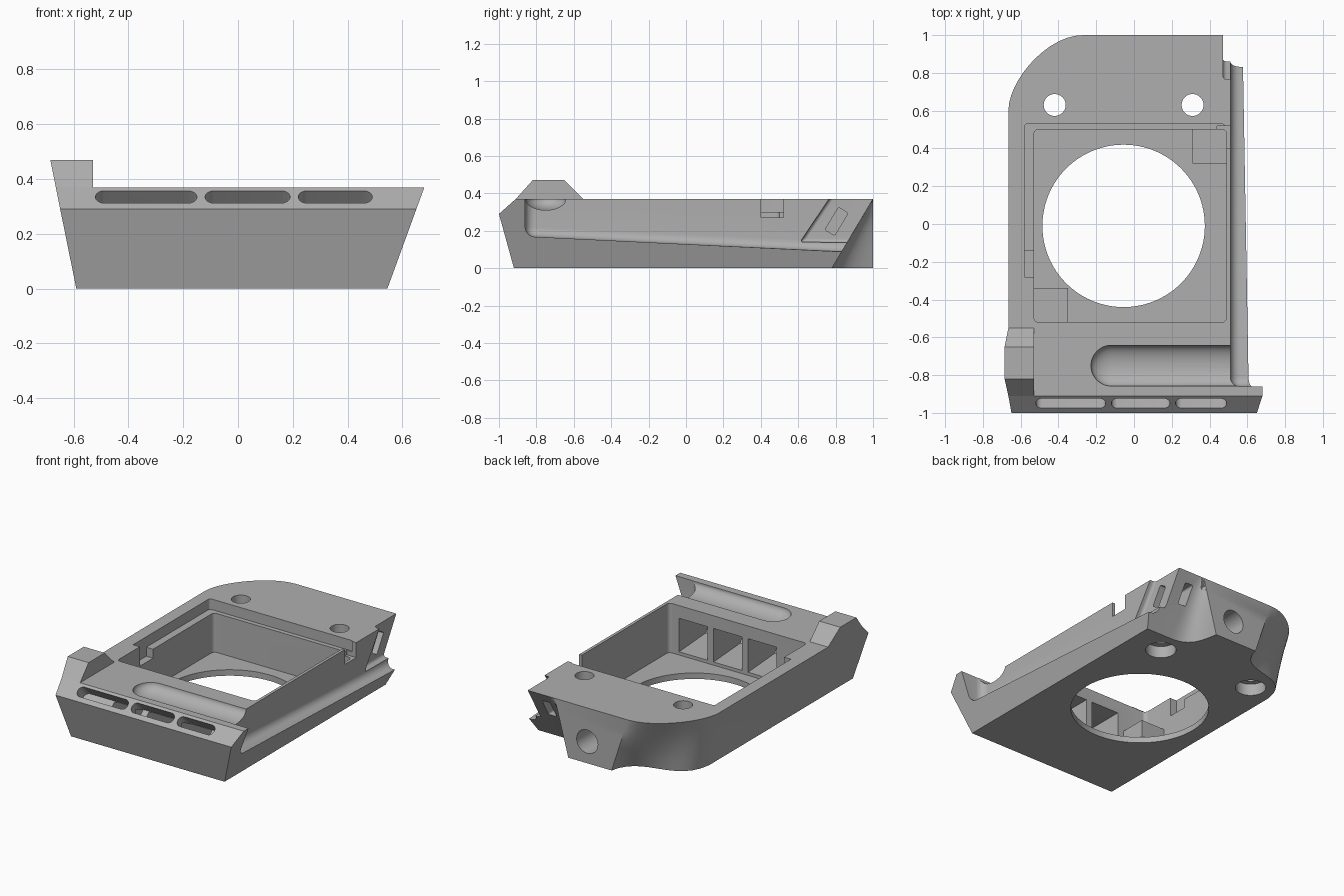
import bpy, bmesh, math
from mathutils import Vector, Matrix
from mathutils.geometry import interpolate_bezier

if "Cube" in bpy.data.objects:
    bpy.data.objects.remove(bpy.data.objects["Cube"])

grey = bpy.data.materials.new("light_grey")
grey.use_nodes = True
colour = (0.43, 0.43, 0.43, 1)
grey.diffuse_color = colour
grey.node_tree.nodes["Principled BSDF"].inputs["Base Color"].default_value = colour


def to_object(name, bm):
    bmesh.ops.recalc_face_normals(bm, faces=bm.faces)
    mesh = bpy.data.meshes.new(name)
    bm.to_mesh(mesh)
    bm.free()
    mesh.materials.append(grey)
    obj = bpy.data.objects.new(name, mesh)
    bpy.context.collection.objects.link(obj)
    return obj


def bridge(bm, rings):
    """Skin a list of equal vertex rings and cap both ends."""
    n = len(rings[0])
    for low, high in zip(rings, rings[1:]):
        for i in range(n):
            j = (i + 1) % n
            bm.faces.new((low[i], low[j], high[j], high[i]))
    bm.faces.new(rings[0])
    bm.faces.new(rings[-1])


def prism(name, axis, points, start, end, bevel=0, along_only=False):
    """Extrude a flat profile along an axis, with optional rounded edges."""
    place = {"x": lambda p, d: (d, p[0], p[1]),
             "y": lambda p, d: (p[0], d, p[1]),
             "z": lambda p, d: (p[0], p[1], d)}[axis]
    bm = bmesh.new()
    bridge(bm, [[bm.verts.new(place(p, d)) for p in points] for d in (start, end)])
    bmesh.ops.recalc_face_normals(bm, faces=bm.faces)
    if bevel:
        k = "xyz".index(axis)
        edges = [e for e in bm.edges if not along_only
                 or abs(e.verts[0].co[k] - e.verts[1].co[k]) > 1e-4]
        bmesh.ops.bevel(bm, geom=edges, offset=bevel, segments=6,
                        profile=0.5, affect="EDGES")
    return to_object(name, bm)


def rect(a0, a1, b0, b1):
    return [(a0, b0), (a1, b0), (a1, b1), (a0, b1)]


def circle(cx, cy, r, n=48):
    return [(cx + r * math.cos(math.tau * i / n), cy + r * math.sin(math.tau * i / n))
            for i in range(n)]


def curve(*points, n=14):
    return [Vector(p) for p in interpolate_bezier(*[Vector((*p, 0)) for p in points], n)]


# Body: outline lofted from the base to the deck, with a scooped back
DECK, NOSE = 0.37, 0.29
base = ([Vector((0.545, -0.92, 0)), Vector((0.545, 0.78, 0))]
        + curve((0.36, 0.78), (0.22, 0.78), (0.19, 0.86), (0.17, 1))
        + curve((-0.15, 1), (-0.2, 0.72), (-0.55, 0.92), (-0.59, 0.6))
        + [Vector((-0.59, -0.92, 0))])
deck = ([Vector((0.68, -0.91, 0)), Vector((0.68, 1, 0))]
        + curve((0.33, 1), (0.31, 1), (0.29, 1), (0.27, 1))
        + curve((-0.27, 1), (-0.46, 1), (-0.665, 0.76), (-0.665, 0.6))
        + [Vector((-0.665, -0.91, 0))])
bm = bmesh.new()
rings = []
for z in (0, 0.07, 0.14, 0.22, NOSE, DECK):
    front = -0.92 - 0.08 * z / NOSE if z <= NOSE else -1 + 0.09 * (z - NOSE) / 0.08
    ring = []
    for low, high in zip(base, deck):
        p = low.lerp(high, z / DECK)
        ring.append(bm.verts.new((p.x, front if p.y < 0 else p.y, z)))
    rings.append(ring)
bridge(bm, rings)
bmesh.ops.triangulate(bm, faces=[f for f in bm.faces if len(f.verts) == 4])
body = to_object("body", bm)

cutters = []


def cut(*args, **kw):
    cutters.append(prism(*args, **kw))


# Central bay with its round floor opening, rim ledge and wall notches
cut("bay", "z", rect(-0.53, 0.49, -0.52, 0.5), 0.04, 0.6, 0.025, True)
cut("floor_opening", "z", circle(-0.055, -0.01, 0.43, 96), -0.1, 0.1)
cut("rim_ledge", "z", [(-0.58, -0.28), (-0.5, -0.28), (-0.5, 0.45), (0.48, 0.45),
                       (0.48, 0.53), (-0.58, 0.53)], 0.3, 0.6, 0.015, True)
cut("left_notch", "z", rect(-0.58, -0.5, -0.28, -0.14), 0.24, 0.6)
cut("right_notch", "x", rect(0.4, 0.52, 0.27, 0.6), 0.44, 0.56)

# Screw holes with counterbores, and the back port
for x in (-0.42, 0.31):
    cut("screw_hole", "z", circle(x, 0.63, 0.058), -0.1, 0.6)
    cut("counterbore", "z", circle(x, 0.63, 0.095), -0.1, 0.08)
cut("back_port", "y", circle(0.03, 0.145, 0.078), 0.7, 1.2)

# Side channel with filleted floor, and the deeper pocket at its back end
cut("side_channel", "x", [(-0.86, 0.17), (-0.86, 0.7), (1.2, 0.7), (1.2, 0.07)],
    0.51, 1.0, 0.05)
cut("corner_pocket", "x", [(0.61, 0.14), (0.92, 0.6), (1.3, 0.6), (1.3, 0.13)],
    0.47, 1.0, 0.02)

# Strap slot: tilted side opening meeting one in the sloped back
slot = prism("strap_slot", "x", rect(-0.03, 0.03, -0.07, 0.07), 0.33, 0.6, 0.01, True)
slot.data.transform(Matrix.Translation((0, 0.805, 0.25))
                    @ Matrix.Rotation(math.radians(-31), 4, "X"))
cutters.append(slot)
cut("back_slot", "y", rect(0.33, 0.39, 0.19, 0.31), 0.79, 1.2, 0.01, True)

# Front vents: rounded slots in the chamfer leading to ducts into the bay
chamfer = Matrix.Rotation(math.atan2(0.09, 0.08), 4, "X")
vents = [(-0.52, -0.15, -0.2), (-0.12, 0.19, 0.055), (0.22, 0.49, 0.31)]
for left, right, middle in vents:
    vent = prism("vent_slot", "z", rect(left, right, -0.034, 0.034), -0.09, 0.08, 0.033, True)
    vent.data.transform(Matrix.Translation((0, -0.95, 0.335))
                        @ Matrix.Rotation(math.atan2(0.08, 0.09), 4, "X"))
    cutters.append(vent)
    cut("duct", "x", [(-0.5, 0.06), (-0.5, 0.285), (-0.86, 0.285), (-0.91, 0.3),
                      (-0.92, 0.25), (-0.8, 0.08)], middle - 0.105, middle + 0.105)

# Deck trough: a sphere stretched into a shallow capsule
bm = bmesh.new()
bmesh.ops.create_uvsphere(bm, u_segments=48, v_segments=24, radius=1)
for v in bm.verts:
    v.co = (v.co.x * 0.108 - 0.12 + (0.85 if v.co.x > 1e-4 else 0),
            v.co.y * 0.108 - 0.75, v.co.z * 0.06 + DECK)
cutters.append(to_object("trough", bm))

bpy.context.view_layer.objects.active = body
for cutter in cutters:
    mod = body.modifiers.new(cutter.name, "BOOLEAN")
    mod.operation, mod.solver, mod.object = "DIFFERENCE", "EXACT", cutter
    bpy.ops.object.modifier_apply(modifier=mod.name)
    bpy.data.objects.remove(cutter)

# Raised sight block on the left front of the deck
block = prism("raised_block", "x",
              [(-0.91, DECK), (-0.82, 0.47), (-0.65, 0.47), (-0.55, DECK)], -0.665, -0.53)
for v in block.data.vertices:
    if v.co.x < -0.6 and v.co.z > 0.4:
        v.co.x = -0.685

# Corner pads inside the bay
pads = [prism("front_corner_pad", "z", rect(-0.54, -0.35, -0.53, -0.34), 0.03, 0.17),
        prism("back_corner_pad", "z", rect(0.31, 0.495, 0.32, 0.51), 0.03, 0.17)]

for obj in [body, block] + pads:
    bpy.ops.object.select_all(action="DESELECT")
    obj.select_set(True)
    bpy.context.view_layer.objects.active = obj
    bpy.ops.object.shade_smooth_by_angle(angle=math.radians(28))
